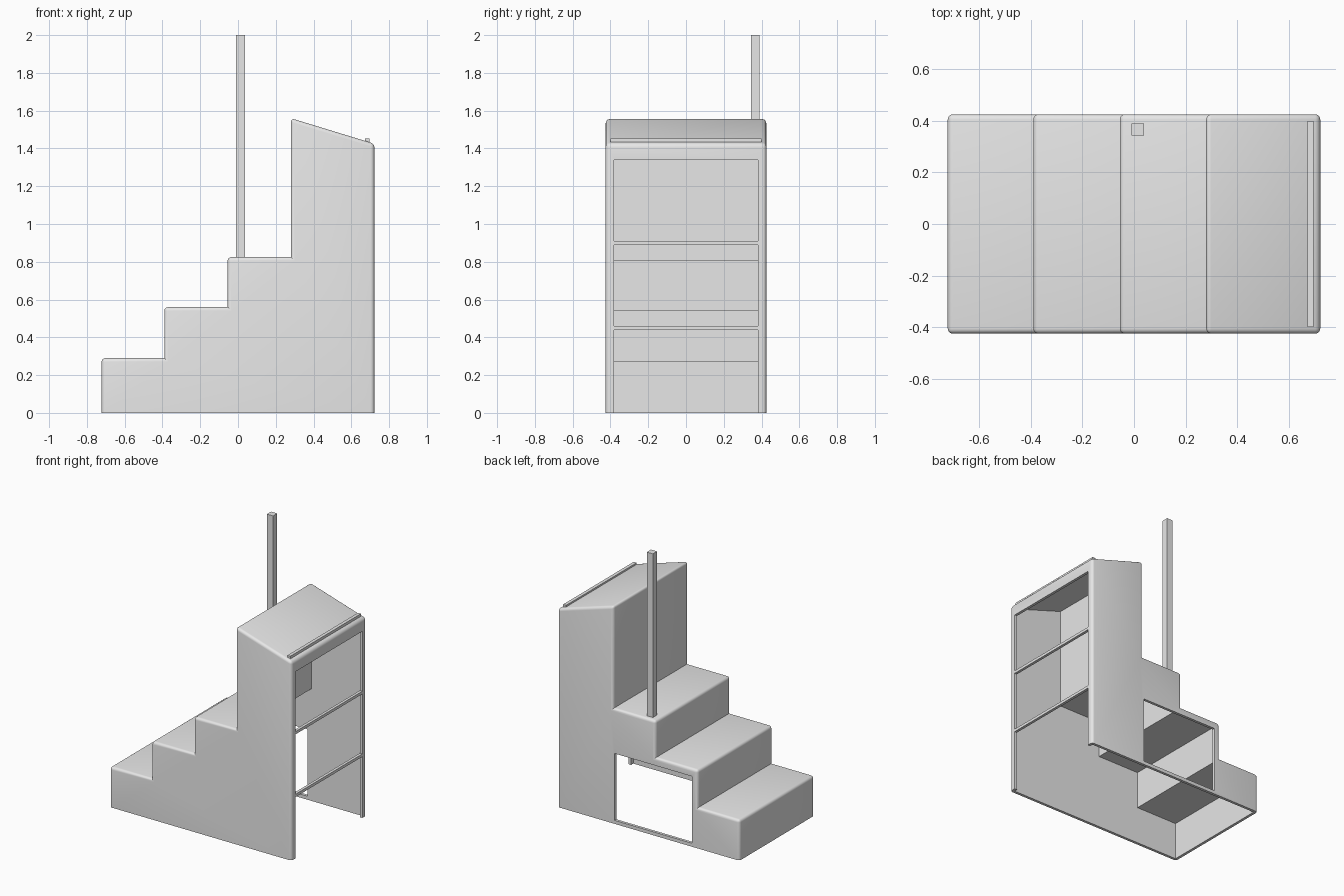
import bpy, bmesh, math

cube = bpy.data.objects.get("Cube")
if cube:
    bpy.data.objects.remove(cube, do_unlink=True)

HALF_X, HALF_Y, WALL = 0.722, 0.425, 0.02

grey = bpy.data.materials.new("light_grey")
grey.use_nodes = True
grey.diffuse_color = (0.8, 0.8, 0.8, 1)
grey.node_tree.nodes["Principled BSDF"].inputs["Base Color"].default_value = (0.8, 0.8, 0.8, 1)


def make_object(name, bm):
    mesh = bpy.data.meshes.new(name)
    bm.to_mesh(mesh)
    bm.free()
    mesh.materials.append(grey)
    obj = bpy.data.objects.new(name, mesh)
    bpy.context.collection.objects.link(obj)
    return obj


def box(name, x, y, z):
    bm = bmesh.new()
    bmesh.ops.create_cube(bm, size=1)
    for v in bm.verts:
        v.co = [lo + (c + 0.5) * (hi - lo) for c, (lo, hi) in zip(v.co, (x, y, z))]
    return make_object(name, bm)


def stepped_block(name, inset, bottom, bevel=0):
    """Stair-and-lectern side profile, extruded across the full depth."""
    left, right, half = -HALF_X + inset, HALF_X - inset, HALF_Y - inset
    outline = [(right, bottom), (left, bottom)]
    x = left
    for end, top in ((-0.39, 0.29), (-0.055, 0.56), (0.28, 0.825)):
        outline += [(x, top - inset), (end + inset, top - inset)]
        x = end + inset
    outline += [(x, 1.56 - inset * 1.3), (right, 1.425 - inset)]
    bm = bmesh.new()
    face = bm.faces.new([bm.verts.new((px, -half, pz)) for px, pz in outline])
    sweep = bmesh.ops.extrude_face_region(bm, geom=[face])["geom"]
    for v in sweep:
        if isinstance(v, bmesh.types.BMVert):
            v.co.y = half
    bmesh.ops.recalc_face_normals(bm, faces=bm.faces)
    if bevel:
        # round the outward corners, keeping the base and step creases sharp
        edges = [e for e in bm.edges if e.is_convex
                 and max(v.co.z for v in e.verts) > bottom + 0.01]
        bmesh.ops.bevel(bm, geom=edges, offset=bevel, segments=4,
                        profile=0.5, affect='EDGES', clamp_overlap=True)
    return make_object(name, bm)


def cut(target, cutter):
    mod = target.modifiers.new("cut", 'BOOLEAN')
    mod.operation, mod.solver, mod.object = 'DIFFERENCE', 'EXACT', cutter
    bpy.context.view_layer.objects.active = target
    bpy.ops.object.modifier_apply(modifier=mod.name)
    bpy.data.objects.remove(cutter, do_unlink=True)


# Hollow body, open underneath
body = stepped_block("stepped_body", 0, 0, bevel=0.02)
cut(body, stepped_block("hollow_cutter", WALL, -0.1))

# Three bays in the left end, separated by thin rails
for low, high in ((-0.1, 0.44), (0.46, 0.89), (0.91, 1.34)):
    cut(body, box("bay_cutter", (0.66, 0.8), (-0.38, 0.38), (low, high)))

# Access hatch in the back
cut(body, box("hatch_cutter", (-0.345, 0.27), (0.36, 0.5), (0.025, 0.505)))

bpy.ops.object.select_all(action='DESELECT')
body.select_set(True)
bpy.context.view_layer.objects.active = body
bpy.ops.object.shade_smooth_by_angle(angle=math.radians(30))

# Ledge on the sloped top, and the upright post
box("reading_ledge", (0.672, 0.696), (-0.4, 0.4), (1.425, 1.452))
box("post", (-0.01, 0.038), (0.343, 0.39), (0.815, 2.0))
